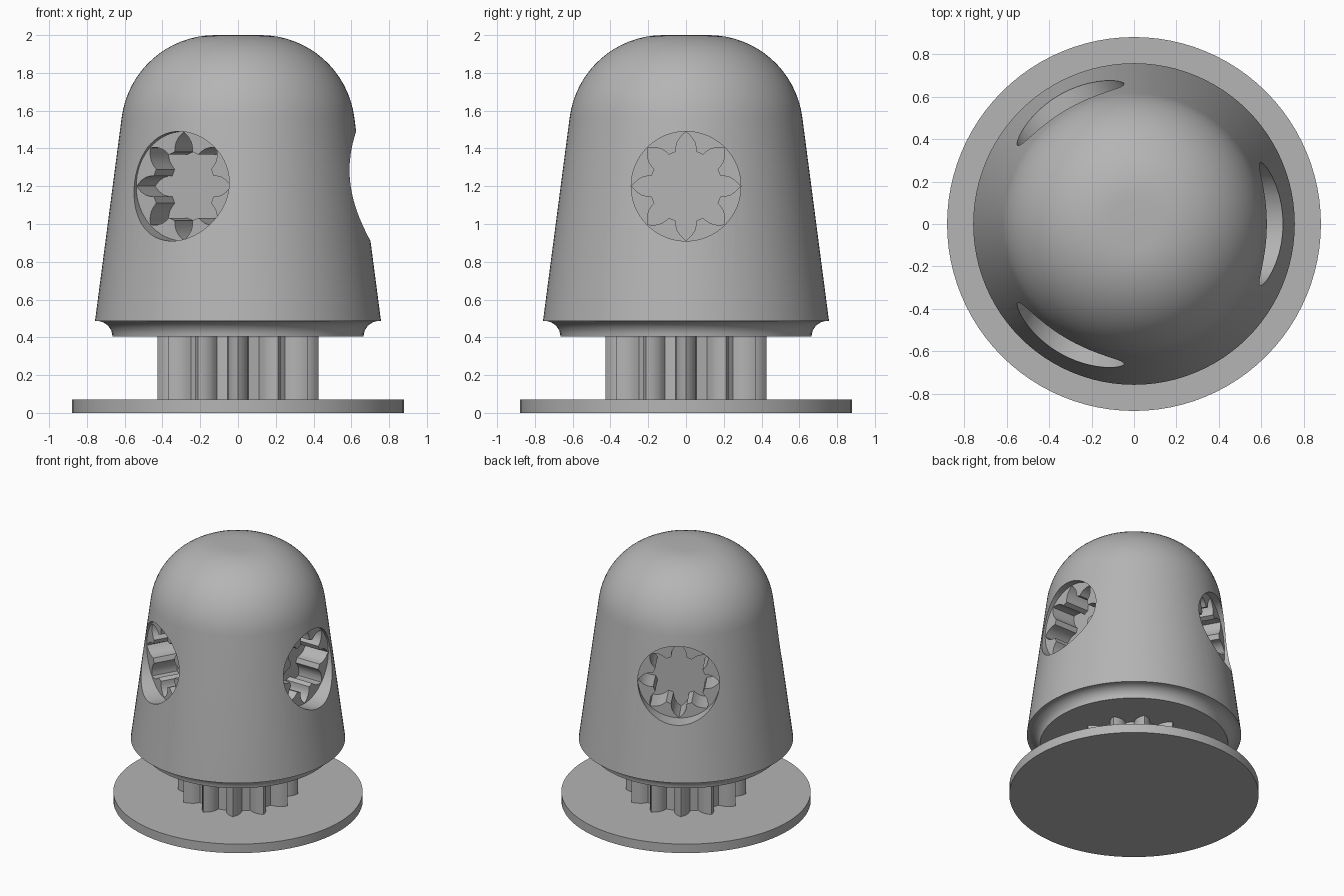
import bpy, bmesh, math
from mathutils import Matrix

cube = bpy.data.objects.get("Cube")
if cube:
    bpy.data.objects.remove(cube, do_unlink=True)

# One plain grey for everything
grey = bpy.data.materials.new("plain_grey")
grey.use_nodes = True
COLOUR = (0.46, 0.46, 0.46, 1)
grey.diffuse_color = COLOUR
grey.node_tree.nodes["Principled BSDF"].inputs["Base Color"].default_value = COLOUR


def add_object(name, bm):
    bmesh.ops.recalc_face_normals(bm, faces=bm.faces)
    mesh = bpy.data.meshes.new(name)
    bm.to_mesh(mesh)
    bm.free()
    mesh.materials.append(grey)
    obj = bpy.data.objects.new(name, mesh)
    bpy.context.collection.objects.link(obj)
    return obj


def prism(name, outline, low, high):
    """Extrude a flat outline along z."""
    bm = bmesh.new()
    face = bm.faces.new([bm.verts.new((x, y, low)) for x, y in outline])
    new = bmesh.ops.extrude_face_region(bm, geom=[face])["geom"]
    top = [v for v in new if isinstance(v, bmesh.types.BMVert)]
    bmesh.ops.translate(bm, verts=top, vec=(0, 0, high - low))
    return add_object(name, bm)


def circle(radius, sides):
    return [(radius * math.cos(math.tau * i / sides),
             radius * math.sin(math.tau * i / sides)) for i in range(sides)]


# Half of a pointed tooth: (distance below the tip, half width)
TOOTH = [(0.105, 0.055), (0.08, 0.053), (0.055, 0.047), (0.03, 0.032), (0.012, 0.015)]


def gear(teeth, tip):
    outline = []
    for i in range(teeth):
        a = math.tau * i / teeth
        half = [(tip - drop, w) for drop, w in TOOTH]
        flank = [(r, -w) for r, w in half] + [(tip, 0)] + half[::-1]
        outline += [(r * math.cos(a) - w * math.sin(a),
                     r * math.sin(a) + w * math.cos(a)) for r, w in flank]
    return outline


def lathe(name, profile, steps):
    bm = bmesh.new()
    verts = [bm.verts.new((r, 0, z)) for r, z in profile]
    edges = [bm.edges.new(pair) for pair in zip(verts, verts[1:])]
    bmesh.ops.spin(bm, geom=verts + edges, axis=(0, 0, 1), cent=(0, 0, 0),
                   angle=math.tau, steps=steps, use_duplicate=False)
    bmesh.ops.remove_doubles(bm, verts=bm.verts, dist=0.0001)
    return add_object(name, bm)


def cut(target, cutter):
    """Subtract the cutter, then remove it."""
    mod = target.modifiers.new("cut", 'BOOLEAN')
    mod.operation, mod.solver, mod.object = 'DIFFERENCE', 'EXACT', cutter
    bpy.context.view_layer.update()
    graph = bpy.context.evaluated_depsgraph_get()
    mesh = bpy.data.meshes.new_from_object(target.evaluated_get(graph))
    target.modifiers.clear()
    target.data = mesh
    bpy.data.objects.remove(cutter, do_unlink=True)


# Base plate and toothed stem
plate = prism("base_plate", circle(0.88, 96), 0, 0.07)
stem = prism("toothed_stem", gear(12, 0.425), 0.06, 0.43)

# Domed body: flat underside, concave lip, tapered wall, rounded top
profile = [(0, 0.405)]
for i in range(9):
    a = math.pi - math.pi / 2 * i / 8
    profile.append((0.75 + 0.085 * math.cos(a), 0.405 + 0.082 * math.sin(a)))
profile.append((0.757, 0.487))
for i in range(17):
    a = math.radians(7.4 + 82.6 * i / 16)
    profile.append((0.12 + 0.5 * math.cos(a), 1.5 + 0.5 * math.sin(a)))
profile.append((0, 2))
body = lathe("domed_body", profile, 96)

# Three round windows, each with a gear-shaped socket in its floor
for i in range(3):
    place = (Matrix.Rotation(math.tau * i / 3, 4, 'Z') @ Matrix.Translation((0, 0, 1.2))
             @ Matrix.Rotation(math.pi / 2, 4, 'Y'))
    for cutter in (prism("window_cutter", circle(0.29, 64), 0.575, 1),
                   prism("socket_cutter", gear(8, 0.287), 0.38, 0.65)):
        cutter.matrix_world = place
        cutter.hide_render = True
        cut(body, cutter)

# Smooth shading with crisp edges
bpy.ops.object.select_all(action='DESELECT')
for obj in (plate, stem, body):
    obj.select_set(True)
bpy.context.view_layer.objects.active = body
bpy.ops.object.shade_smooth_by_angle(angle=math.radians(30))
